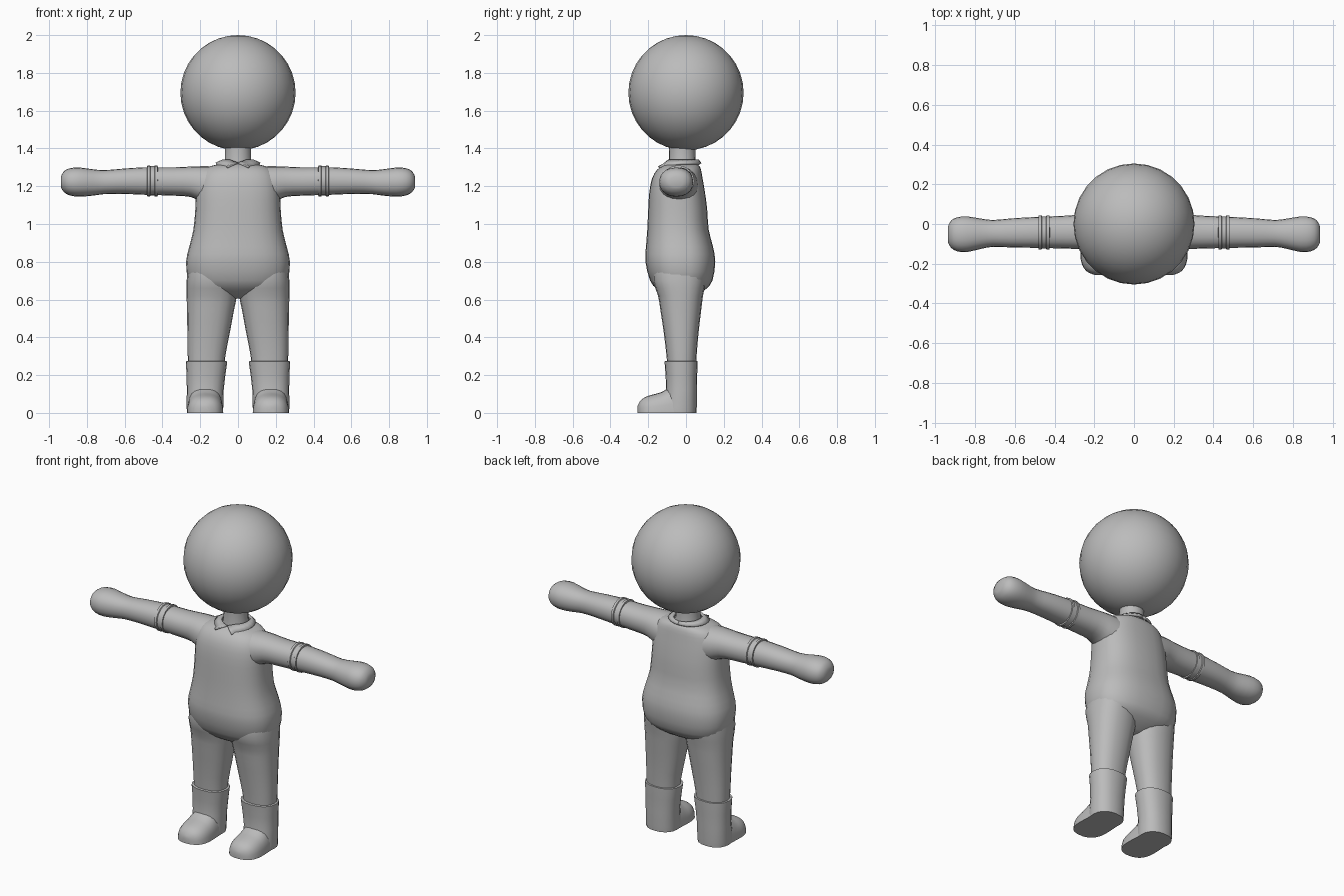
import bpy, bmesh, math
from mathutils import Vector

if "Cube" in bpy.data.objects:
    bpy.data.objects.remove(bpy.data.objects["Cube"])

grey = bpy.data.materials.new("plain grey")
grey.diffuse_color = (0.5, 0.5, 0.5, 1)
grey.use_nodes = True
grey.node_tree.nodes["Principled BSDF"].inputs["Base Color"].default_value = grey.diffuse_color


def finish(name, bm, angle=40):
    bmesh.ops.recalc_face_normals(bm, faces=bm.faces)
    me = bpy.data.meshes.new(name)
    bm.to_mesh(me)
    bm.free()
    ob = bpy.data.objects.new(name, me)
    bpy.context.collection.objects.link(ob)
    me.materials.append(grey)
    bpy.ops.object.select_all(action='DESELECT')
    ob.select_set(True)
    bpy.context.view_layer.objects.active = ob
    bpy.ops.object.shade_smooth_by_angle(angle=math.radians(angle))
    return ob


def spline(rings, steps):
    """Catmull-Rom rings in between the given ones."""
    rs = [Vector(r) for r in rings]
    out = []
    for i in range(len(rs) - 1):
        a, b, c, d = rs[max(i - 1, 0)], rs[i], rs[i + 1], rs[min(i + 2, len(rs) - 1)]
        for k in range(steps):
            t = k / steps
            out.append(b + (c - a) * (t / 2) + (a * 2 - b * 5 + c * 4 - d) * (t * t / 2)
                       + (b * 3 - a - c * 3 + d) * (t ** 3 / 2))
    return out + [rs[-1]]


def loft(name, rings, axis, n=24, steps=2, power=2.0, floor=None, angle=40):
    """Rings are (position on axis, low u, high u, low v, high v)."""
    bm = bmesh.new()
    loops = []
    for t, u0, u1, v0, v1 in spline(rings, steps):
        loop = []
        for k in range(n):
            a = math.tau * k / n
            c, s = math.cos(a), math.sin(a)
            u = (u0 + u1) / 2 + (u1 - u0) / 2 * math.copysign(abs(c) ** (2 / power), c)
            v = (v0 + v1) / 2 + (v1 - v0) / 2 * math.copysign(abs(s) ** (2 / power), s)
            p = {'X': (t, u, v), 'Y': (u, t, v), 'Z': (u, v, t)}[axis]
            if floor is not None:
                p = (p[0], p[1], max(p[2], floor))
            loop.append(bm.verts.new(p))
        loops.append(loop)
    for a, b in zip(loops, loops[1:]):
        for k in range(n):
            bm.faces.new((a[k], a[(k + 1) % n], b[(k + 1) % n], b[k]))
    bm.faces.new(loops[0])
    bm.faces.new(loops[-1])
    bmesh.ops.remove_doubles(bm, verts=bm.verts, dist=0.0002)
    return finish(name, bm, angle)


def both_sides(ob):
    m = ob.modifiers.new("mirror", 'MIRROR')
    m.use_mirror_merge = False


# head and neck
bm = bmesh.new()
bmesh.ops.create_uvsphere(bm, u_segments=28, v_segments=18, radius=0.305)
bmesh.ops.translate(bm, verts=bm.verts, vec=(0, 0, 1.695))
finish("head", bm)
loft("neck", [(1.28, -.085, .085, -.1, .065), (1.34, -.07, .07, -.09, .05),
              (1.44, -.07, .07, -.09, .05)], 'Z', n=20)

# torso
body = [(.605, -.05, .05, -.07, .02), (.625, -.13, .13, -.115, .06),
        (.655, -.215, .215, -.155, .105), (.70, -.262, .262, -.19, .14),
        (.80, -.275, .275, -.215, .155), (.88, -.258, .258, -.212, .143),
        (.97, -.236, .236, -.205, .12), (1.08, -.226, .226, -.2, .112),
        (1.17, -.222, .222, -.194, .10), (1.24, -.21, .21, -.18, .088),
        (1.285, -.185, .185, -.155, .08), (1.308, -.14, .14, -.125, .07),
        (1.32, -.08, .08, -.10, .055)]
loft("torso", body, 'Z', n=28, power=2.5)

# arm with mitten hand
arm = [(.10, -.15, .07, 1.08, 1.305), (.19, -.14, .06, 1.115, 1.306),
       (.25, -.128, .05, 1.143, 1.304), (.34, -.124, .042, 1.15, 1.30),
       (.50, -.12, .035, 1.155, 1.30), (.62, -.118, .028, 1.16, 1.292),
       (.71, -.115, .02, 1.158, 1.285), (.77, -.125, .027, 1.15, 1.29),
       (.84, -.141, .038, 1.145, 1.299), (.89, -.138, .034, 1.151, 1.295),
       (.922, -.119, .017, 1.169, 1.279), (.938, -.09, -.015, 1.195, 1.25)]
both_sides(loft("arm", arm, 'X', n=20, power=2.2))

# sleeve cuff: a band with two raised rims
cuff = []
for x, r in [(.424, .075), (.426, .086), (.44, .086), (.443, .081),
             (.463, .081), (.466, .086), (.48, .086), (.482, .07)]:
    cuff.append((x, -.042 - r, -.042 + r, 1.228 - r * .96, 1.228 + r * .96))
both_sides(loft("sleeve_cuff", cuff, 'X', n=20, steps=1, angle=30))

# trouser leg
leg = [(.20, .075, .262, -.095, .05), (.30, .067, .266, -.103, .056),
       (.42, .044, .268, -.117, .066), (.54, .022, .27, -.135, .08),
       (.62, .006, .272, -.148, .09), (.70, .004, .272, -.175, .105),
       (.78, .02, .262, -.17, .11)]
both_sides(loft("trouser_leg", leg, 'Z', n=20, power=2.3))

# boot shaft with a thin top rim, and foot
shaft = [(0, .08, .27, -.12, .055), (.03, .078, .272, -.12, .057),
         (.12, .076, .271, -.105, .057), (.20, .067, .272, -.108, .059),
         (.262, .058, .276, -.113, .062), (.273, .057, .276, -.114, .062),
         (.275, .075, .26, -.10, .05)]
both_sides(loft("boot_shaft", shaft, 'Z', n=20, steps=1, power=2.3))
foot = []
for y, w, h in [(-.02, .09, .15), (-.085, .094, .135), (-.13, .096, .11),
                (-.18, .094, .096), (-.22, .08, .082), (-.245, .055, .06),
                (-.257, .02, .035)]:
    foot.append((y, .174 - w, .174 + w, -h, h))
both_sides(loft("boot_foot", foot, 'Y', n=24, power=2.5, floor=0))

# folded collar: two flaps that meet at the front and the back
bm = bmesh.new()
rows = []
steps = 12
for k in range(steps + 1):
    t = k / steps
    a = math.pi * t
    s, c = math.sin(a), math.cos(a)
    point = max(0, 1 - t / .18)
    inner = (.078 * s, -.02 - .083 * c, 1.336 - .016 * point)
    outer = (.116 * s + .055 * point, -.028 - .104 * c - .012 * point,
             1.318 - .018 * max(0, c))
    rows.append((bm.verts.new(inner), bm.verts.new(outer)))
for p, q in zip(rows, rows[1:]):
    bm.faces.new((p[0], p[1], q[1], q[0]))
collar = finish("collar_flap", bm, 30)
solid = collar.modifiers.new("thickness", 'SOLIDIFY')
solid.thickness = 0.014
solid.offset = 0
both_sides(collar)
